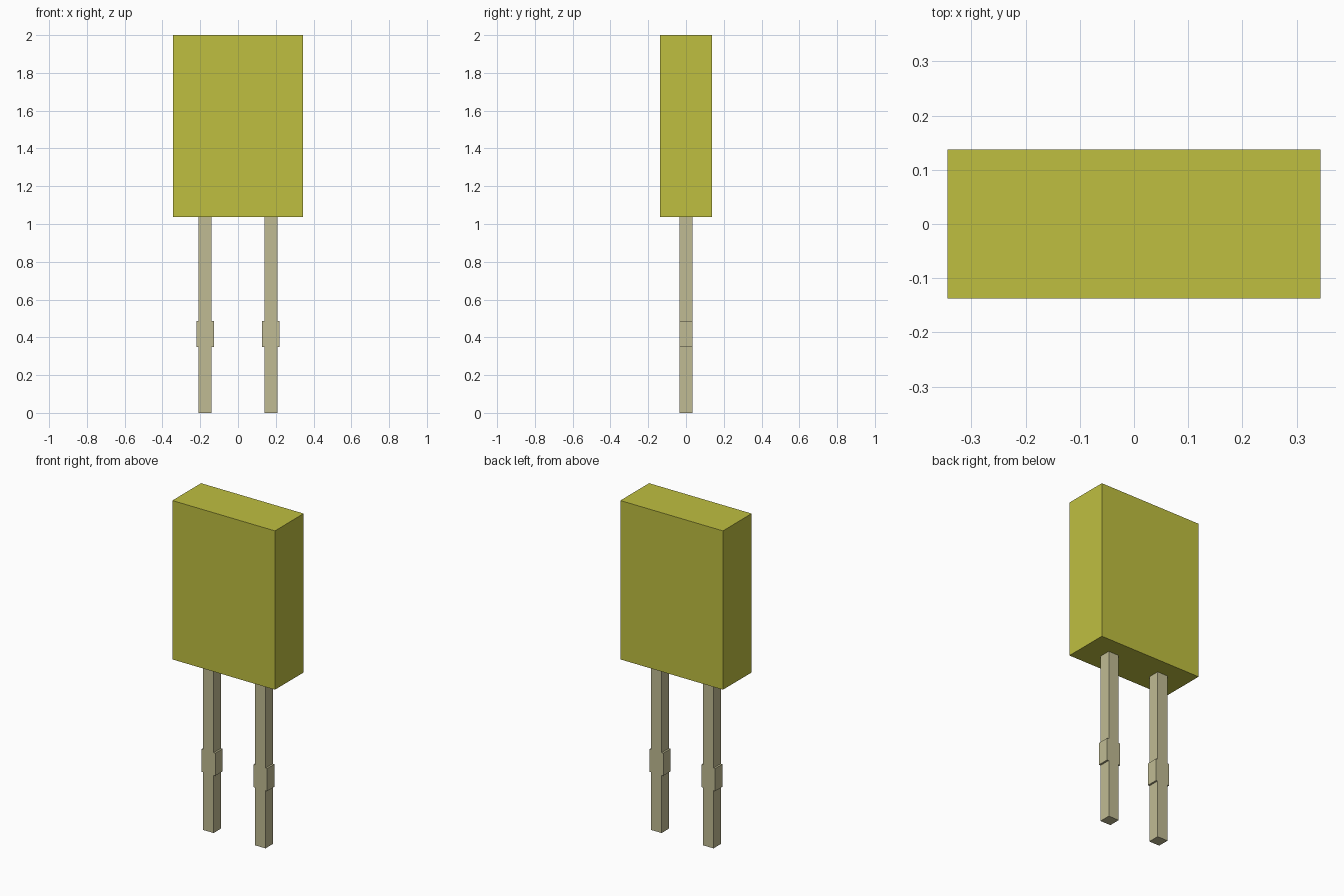
import bpy
import bmesh
from mathutils import Vector

cube = bpy.data.objects.get("Cube")
if cube:
    bpy.data.objects.remove(cube, do_unlink=True)


def make_material(name, rgb):
    mat = bpy.data.materials.new(name)
    mat.use_nodes = True
    color = (*rgb, 1.0)
    mat.diffuse_color = color
    mat.node_tree.nodes["Principled BSDF"].inputs["Base Color"].default_value = color
    return mat


def extrude_profile(name, points, depth, mat, x=0.0):
    """Extrude an x-z outline along y, centred on y = 0."""
    bm = bmesh.new()
    face = bm.faces.new([bm.verts.new((px, -depth / 2, pz)) for px, pz in points])
    result = bmesh.ops.extrude_face_region(bm, geom=[face])
    back = [v for v in result["geom"] if isinstance(v, bmesh.types.BMVert)]
    bmesh.ops.translate(bm, verts=back, vec=Vector((0, depth, 0)))
    bmesh.ops.recalc_face_normals(bm, faces=bm.faces)
    mesh = bpy.data.meshes.new(name)
    bm.to_mesh(mesh)
    bm.free()
    mesh.materials.append(mat)
    obj = bpy.data.objects.new(name, mesh)
    obj.location.x = x
    bpy.context.collection.objects.link(obj)
    return obj


yellow = make_material("olive_yellow", (0.52, 0.52, 0.051))
metal = make_material("tinned_metal", (0.527, 0.497, 0.292))

# Rectangular body
half_width, bottom, top = 0.344, 1.037, 2.0
body_outline = [(-half_width, bottom), (half_width, bottom),
                (half_width, top), (-half_width, top)]
extrude_profile("body", body_outline, 0.275, yellow)

# Square leads, each with a wider collar
lead, collar = 0.035, 0.046
right_side = [(lead, 0), (lead, 0.35), (collar, 0.35),
              (collar, 0.487), (lead, 0.487), (lead, bottom)]
lead_outline = right_side + [(-px, pz) for px, pz in reversed(right_side)]
for side, x in (("left", 0.174), ("right", -0.174)):
    extrude_profile(side + "_lead", lead_outline, 0.07, metal, x)
